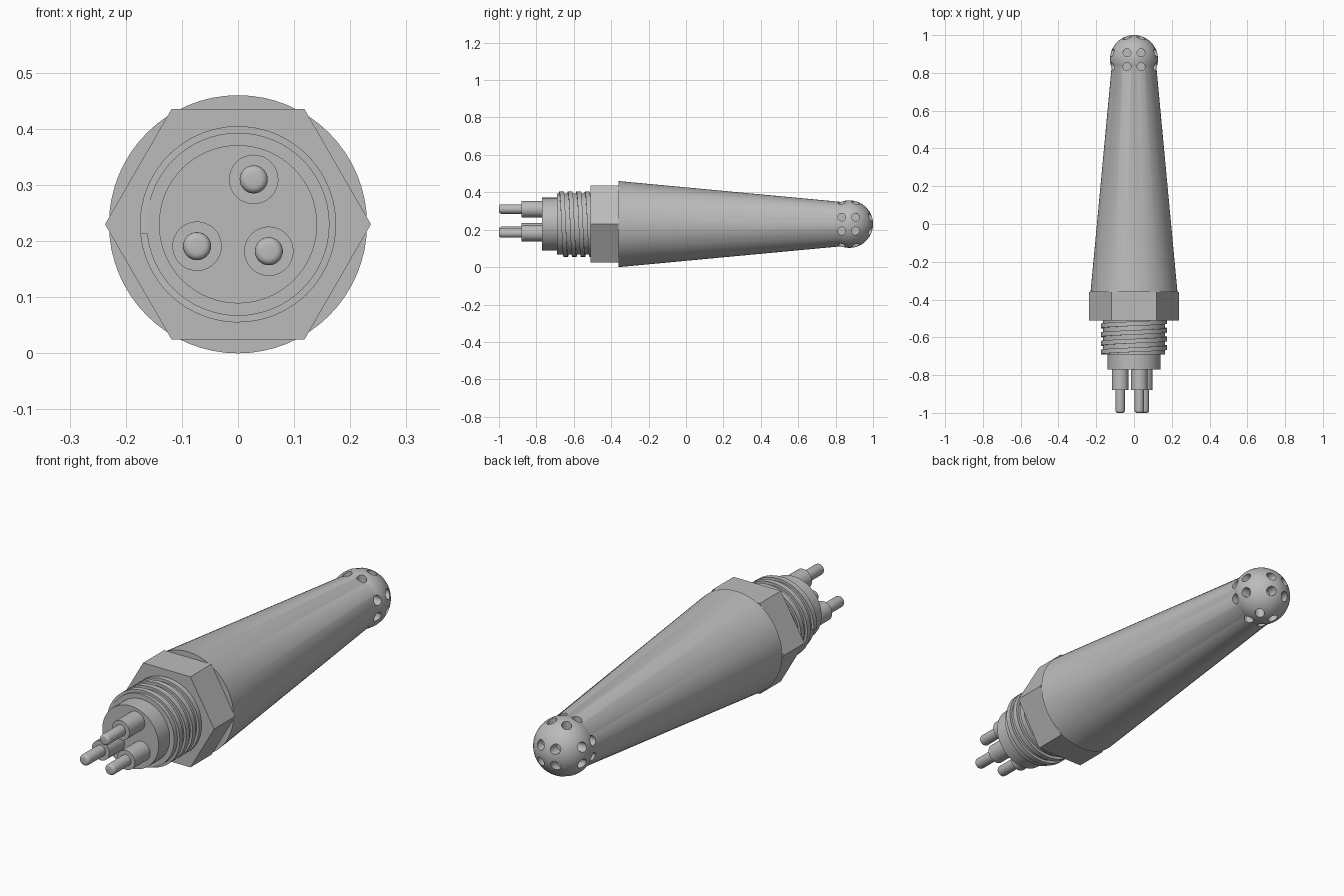
import bpy
import bmesh
from math import pi, sin, cos, asin
from mathutils import Matrix, Vector

cube = bpy.data.objects.get("Cube")
if cube:
    bpy.data.objects.remove(cube, do_unlink=True)

AXIS_Z = 0.23      # height of the long axis
BALL_Y, BALL_R = 0.873, 0.127

grey = bpy.data.materials.new("plain grey")
grey.use_nodes = True
colour = (0.5, 0.5, 0.5, 1)
grey.diffuse_color = colour
grey.node_tree.nodes["Principled BSDF"].inputs["Base Color"].default_value = colour


def finish(name, bm, smooth=True):
    """Turn a bmesh into a named object with the grey material."""
    bmesh.ops.recalc_face_normals(bm, faces=bm.faces)
    mesh = bpy.data.meshes.new(name)
    bm.to_mesh(mesh)
    bm.free()
    mesh.materials.append(grey)
    obj = bpy.data.objects.new(name, mesh)
    bpy.context.collection.objects.link(obj)
    if smooth:
        shade(obj)
    return obj


def shade(obj):
    bpy.ops.object.select_all(action='DESELECT')
    obj.select_set(True)
    bpy.context.view_layer.objects.active = obj
    bpy.ops.object.shade_smooth_by_angle(angle=pi / 6)


def lathe(name, profile, x=0, z=AXIS_Z, sides=64, smooth=True):
    """Revolve (y, radius) points about a line parallel to y."""
    bm = bmesh.new()
    points = [(profile[0][0], 0)] + profile + [(profile[-1][0], 0)]
    verts = [bm.verts.new((x + r, y, z)) for y, r in points]
    edges = [bm.edges.new(pair) for pair in zip(verts, verts[1:])]
    bmesh.ops.spin(bm, geom=verts + edges, cent=(x, 0, z), axis=(0, 1, 0),
                   angle=2 * pi, steps=sides, use_merge=True)
    bmesh.ops.remove_doubles(bm, verts=bm.verts, dist=0.0001)
    return finish(name, bm, smooth)


# Tapered body with a ball tip
start = asin((0.828 - BALL_Y) / BALL_R)
ball = []
for i in range(20):
    a = start + (pi / 2 - start) * i / 20
    ball.append((BALL_Y + BALL_R * sin(a), BALL_R * cos(a)))
body = lathe("tapered_body", [(-0.36, 0.23)] + ball + [(BALL_Y + BALL_R, 0)])

# Blind holes drilled into the ball from five directions, four per direction
bm = bmesh.new()
centre = Vector((0, BALL_Y - 0.003, AXIS_Z))
for direction in [(1, 0, 0), (-1, 0, 0), (0, 0, 1), (0, 0, -1), (0, 1, 0)]:
    d = Vector(direction)
    u = Vector((0, 1, 0)) if d.y == 0 else Vector((1, 0, 0))
    v = d.cross(u)
    for su in (-1, 1):
        for sv in (-1, 1):
            pos = centre + d * 0.13 + (u * su + v * sv) * 0.037
            turn = d.to_track_quat('Z', 'Y').to_matrix().to_4x4()
            bmesh.ops.create_cone(bm, cap_ends=True, segments=24, radius1=0.021,
                                  radius2=0.021, depth=0.1,
                                  matrix=Matrix.Translation(pos) @ turn)
cutter = finish("hole_cutter", bm, False)
cutter.hide_render = True
drill = body.modifiers.new("holes", 'BOOLEAN')
drill.operation = 'DIFFERENCE'
drill.object = cutter
drill.solver = 'EXACT'
bpy.context.view_layer.objects.active = body
bpy.ops.object.modifier_apply(modifier="holes")
bpy.data.objects.remove(cutter, do_unlink=True)
shade(body)

# Hexagonal nut, threaded core and plug
lathe("hex_nut", [(-0.51, 0.237), (-0.36, 0.237)], sides=6, smooth=False)
lathe("threaded_core", [(-0.69, 0.163), (-0.505, 0.163)])
lathe("plug", [(-0.77, 0.141), (-0.68, 0.141)])

# Screw thread: a square ridge swept along a helix
bm = bmesh.new()
PITCH, WIDTH, STEPS, TURNS = 0.046, 0.024, 48, 4
rings = []
for i in range(STEPS * TURNS):
    a = 2 * pi * i / STEPS - 0.1
    y = -0.69 + PITCH * i / STEPS
    rings.append([bm.verts.new((-r * cos(a), yy, AXIS_Z + r * sin(a)))
                  for r, yy in ((0.155, y), (0.175, y),
                                (0.175, y + WIDTH), (0.155, y + WIDTH))])
for a, b in zip(rings, rings[1:]):
    for k in range(4):
        n = (k + 1) % 4
        bm.faces.new((a[k], a[n], b[n], b[k]))
bm.faces.new(rings[0])
bm.faces.new(rings[-1])
finish("screw_thread", bm)

# Three contact pins with collars and rounded tips
for i, (x, z) in enumerate([(0.028, 0.31), (-0.073, 0.191), (0.055, 0.182)], 1):
    lathe(f"pin_collar_{i}", [(-0.88, 0.044), (-0.765, 0.044)], x, z, 32)
    tip = [(-0.988 - 0.012 * cos(t * pi / 8), 0.013 + 0.012 * sin(t * pi / 8))
           for t in range(5)]
    lathe(f"pin_{i}", tip + [(-0.875, 0.025)], x, z, 32)
